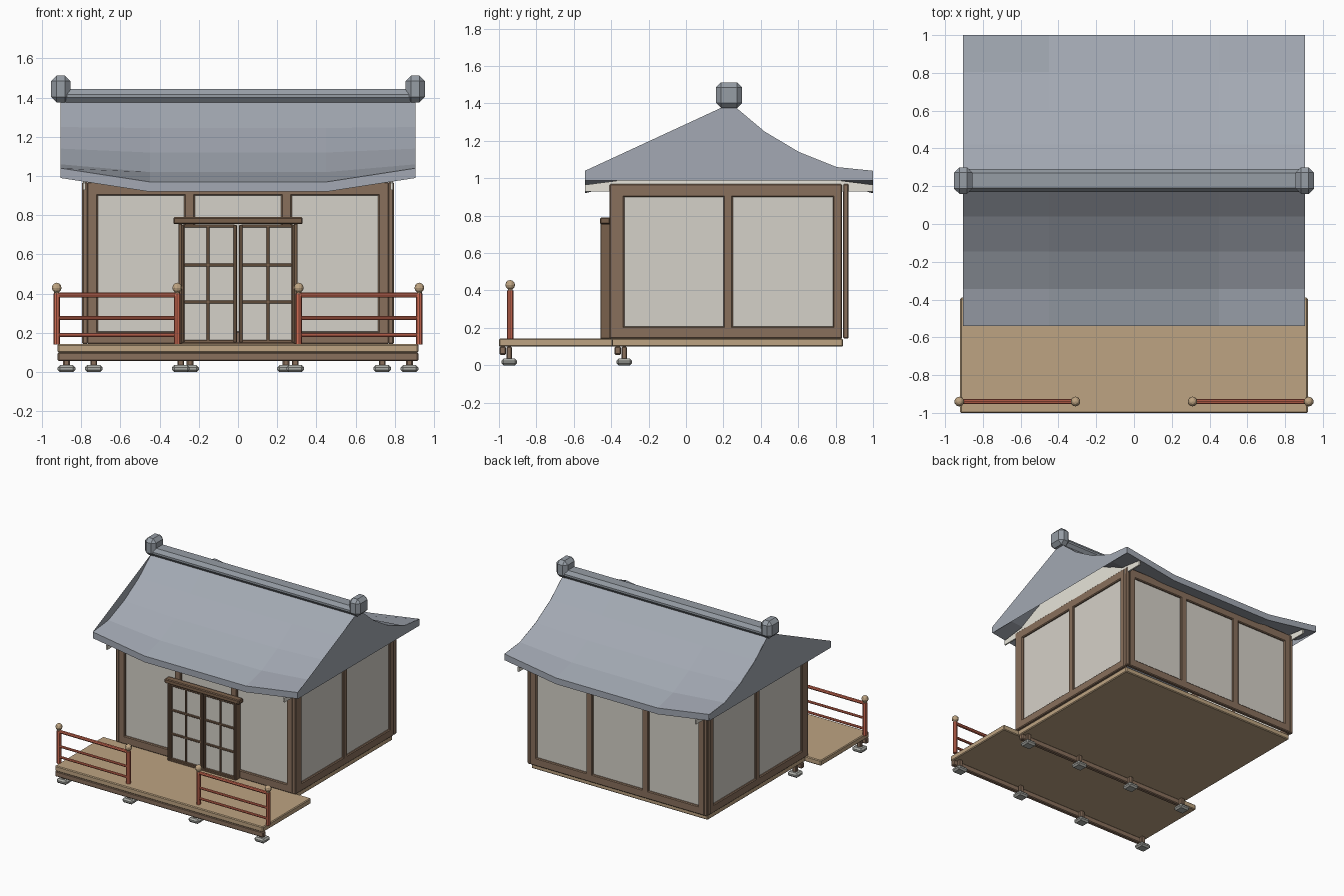
import bpy, bmesh
from mathutils import Vector

old = bpy.data.objects.get("Cube")
if old:
    bpy.data.objects.remove(old, do_unlink=True)


def material(name, rgb):
    lin = [(c / 255 / 12.92) if c < 11 else ((c / 255 + 0.055) / 1.055) ** 2.4 for c in rgb]
    m = bpy.data.materials.new(name)
    m.use_nodes = True
    m.diffuse_color = (*lin, 1)
    m.node_tree.nodes["Principled BSDF"].inputs["Base Color"].default_value = (*lin, 1)
    return m


ROOF = material("roof grey", (163, 169, 179))
RIDGE = material("ridge grey", (150, 157, 165))
WOOD = material("frame brown", (137, 112, 92))
DOOR = material("door brown", (122, 97, 76))
DECK = material("deck tan", (190, 164, 130))
PAPER = material("wall paper", (213, 209, 200))
GABLE = material("gable cream", (236, 233, 222))
RED = material("railing red", (208, 108, 84))
STONE = material("stone grey", (172, 173, 167))


def finish(name, bm, mat):
    bmesh.ops.recalc_face_normals(bm, faces=bm.faces)
    me = bpy.data.meshes.new(name)
    bm.to_mesh(me)
    bm.free()
    me.materials.append(mat)
    ob = bpy.data.objects.new(name, me)
    bpy.context.collection.objects.link(ob)
    return ob


def box(name, mat, xs, ys, zs, bevel=0.006):
    """Box between two limits per axis, with chamfered edges."""
    bm = bmesh.new()
    bmesh.ops.create_cube(bm, size=1)
    lim = [sorted(xs), sorted(ys), sorted(zs)]
    for v in bm.verts:
        v.co = Vector([lim[i][0] if v.co[i] < 0 else lim[i][1] for i in range(3)])
    if bevel:
        bmesh.ops.bevel(bm, geom=bm.edges[:], offset=bevel, segments=1, affect='EDGES')
    return finish(name, bm, mat)


def rod(name, mat, a, b, r, sides=8):
    """Round bar between two points."""
    a, b = Vector(a), Vector(b)
    bm = bmesh.new()
    bmesh.ops.create_cone(bm, cap_ends=True, segments=sides, radius1=r, radius2=r, depth=(b - a).length)
    rot = Vector((0, 0, 1)).rotation_difference(b - a).to_matrix().to_4x4()
    bmesh.ops.transform(bm, matrix=rot, verts=bm.verts)
    bmesh.ops.translate(bm, vec=(a + b) / 2, verts=bm.verts)
    return finish(name, bm, mat)


def slab(name, mat, profile, x0, x1):
    """Extrude a (y, z) profile along x; a single sheet if x0 equals x1."""
    bm = bmesh.new()
    face = bm.faces.new([bm.verts.new((x0, y, z)) for y, z in profile])
    if x1 != x0:
        ext = bmesh.ops.extrude_face_region(bm, geom=[face])["geom"]
        moved = [g for g in ext if isinstance(g, bmesh.types.BMVert)]
        bmesh.ops.translate(bm, vec=(x1 - x0, 0, 0), verts=moved)
    return finish(name, bm, mat)


# Deck, floor and foundations
box("veranda_deck", DECK, (-.92, .92), (-1, -.39), (.1, .143))
box("house_floor", DECK, (-.78, .78), (-.4, .84), (.1, .143))
for row, y, half in (("front", -.98, .92), ("rear", -.365, .78)):
    box(row + "_deck_beam", WOOD, (-half, half), (y - .017, y + .017), (.056, .1))
    for k in (-1, -1 / 3, 1 / 3, 1):
        x, py = k * (half - .045), y + .035
        box(row + "_footing_post", WOOD, (x - .017, x + .017), (py - .015, py + .015), (.03, .1))
        box(row + "_footing_stone", STONE, (x - .045, x + .045), (py - .042, py + .042), (0, .036), .012)

# Wall frames, with paper panels set back inside them
BOT, TOP = .143, .97


def side_wall(s):
    xs = (s * .765, s * .795)
    for z in ((BOT, .208), (.9, TOP)):
        box("side_rail", WOOD, xs, (-.41, .835), z)
    for y in ((-.41, -.33), (.2, .25), (.785, .835)):
        box("side_post", WOOD, xs, y, (BOT, TOP))
    box("side_panel", PAPER, (s * .765, s * .78), (-.4, .83), (.16, .95), 0)


def long_wall(name, ys, panel):
    for z in ((BOT, .208), (.9, TOP)):
        box(name + "_rail", WOOD, (-.77, .77), ys, z)
    for s in (-1, 1):
        box(name + "_corner_post", WOOD, (s * .715, s * .77), ys, (BOT, TOP))
        box(name + "_post", WOOD, (s * .22, s * .275), ys, (BOT, TOP))
        box(name + "_edge_post", WOOD, (s * .765, s * .795), ys, (BOT, TOP))
    box(name + "_panel", PAPER, (-.76, .76), panel, (.16, .95), 0)


for s in (-1, 1):
    side_wall(s)
long_wall("front", (-.41, -.38), (-.395, -.38))
long_wall("back", (.84, .87), (.84, .855))

# Sliding lattice doors under a lintel
box("door_lintel", DOOR, (-.33, .33), (-.46, -.405), (.755, .79))
box("door_sill", DOOR, (-.3, .3), (-.455, -.4), (.14, .152), .003)
for s in (-1, 1):
    box("door_jamb", DOOR, (s * .285, s * .303), (-.458, -.4), (.143, .757), .003)
    for x in (.015, .283):
        box("door_stile", DOOR, (s * (x - .009), s * (x + .009)), (-.45, -.425), (.15, .75), .003)
    box("door_lattice_bar", DOOR, (s * .146, s * .16), (-.447, -.428), (.15, .75), .003)
    for z in (.157, .357, .547, .745):
        box("door_lattice_rail", DOOR, (s * .015, s * .285), (-.447, -.428), (z - .008, z + .008), .003)
    box("door_paper", PAPER, (s * .015, s * .285), (-.438, -.432), (.15, .75), 0)

# Railings with ball-topped posts
for s in (-1, 1):
    for x in (.31, .925):
        rod("railing_post", RED, (s * x, -.94, .14), (s * x, -.94, .4), .017)
        rod("post_collar", DECK, (s * x, -.94, .395), (s * x, -.94, .413), .013)
        bm = bmesh.new()
        bmesh.ops.create_uvsphere(bm, u_segments=10, v_segments=6, radius=.026)
        bmesh.ops.translate(bm, vec=(s * x, -.94, .43), verts=bm.verts)
        finish("post_ball", bm, DECK)
    for z, r in ((.393, .013), (.275, .01), (.19, .01)):
        rod("railing_bar", RED, (s * .31, -.94, z), (s * .925, -.94, z), r)

# Curved roof shell with upswept corners
CENTRE = .23
CURVE = ((.77, 1.04, .07), (.575, 1.06, .04), (.375, 1.14, .02), (.19, 1.25, .005), (.035, 1.38, 0))


def roof_profile(lift):
    half = [(d, z - drop * (1 - lift)) for d, z, drop in CURVE]
    return [(CENTRE - d, z) for d, z in half] + [(CENTRE + d, z) for d, z in reversed(half)]


bm = bmesh.new()
rings = []
for x, lift in ((-.905, 1), (-.45, 0), (.45, 0), (.905, 1)):
    top = roof_profile(lift)
    loop = top + [(y, z - .05) for y, z in reversed(top)]
    rings.append([bm.verts.new((x, y, z)) for y, z in loop])
for a, b in zip(rings, rings[1:]):
    for i in range(len(a)):
        j = (i + 1) % len(a)
        bm.faces.new((a[i], a[j], b[j], b[i]))
finish("roof_shell", bm, ROOF)

# Gable ends: straight front edge, curved back edge, and cream boards below
ends = roof_profile(1)
cap = [(ends[0][0], .988), ends[0]] + ends[4:] + [(ends[-1][0], .988)]
under = [(y, z - .03) for y, z in roof_profile(0)]
under[0], under[-1] = (under[0][0], .965), (under[-1][0], .965)
board = [(under[0][0], .93)] + under + [(under[-1][0], .93)]
for s in (-1, 1):
    slab("gable_cap", ROOF, cap, s * .906, s * .906)
    slab("gable_board", GABLE, board, s * .778, s * .79)

# Ridge beam and end blocks
ridge = [(-.035, 1.37), (.035, 1.37), (.06, 1.4), (.06, 1.415), (.04, 1.443), (-.04, 1.443), (-.06, 1.415), (-.06, 1.4)]
slab("ridge_beam", RIDGE, [(CENTRE + y, z) for y, z in ridge], -.88, .88)
for s in (-1, 1):
    box("ridge_end_block", RIDGE, (s * .855, s * .953), (CENTRE - .07, CENTRE + .07), (1.375, 1.513), .028)
